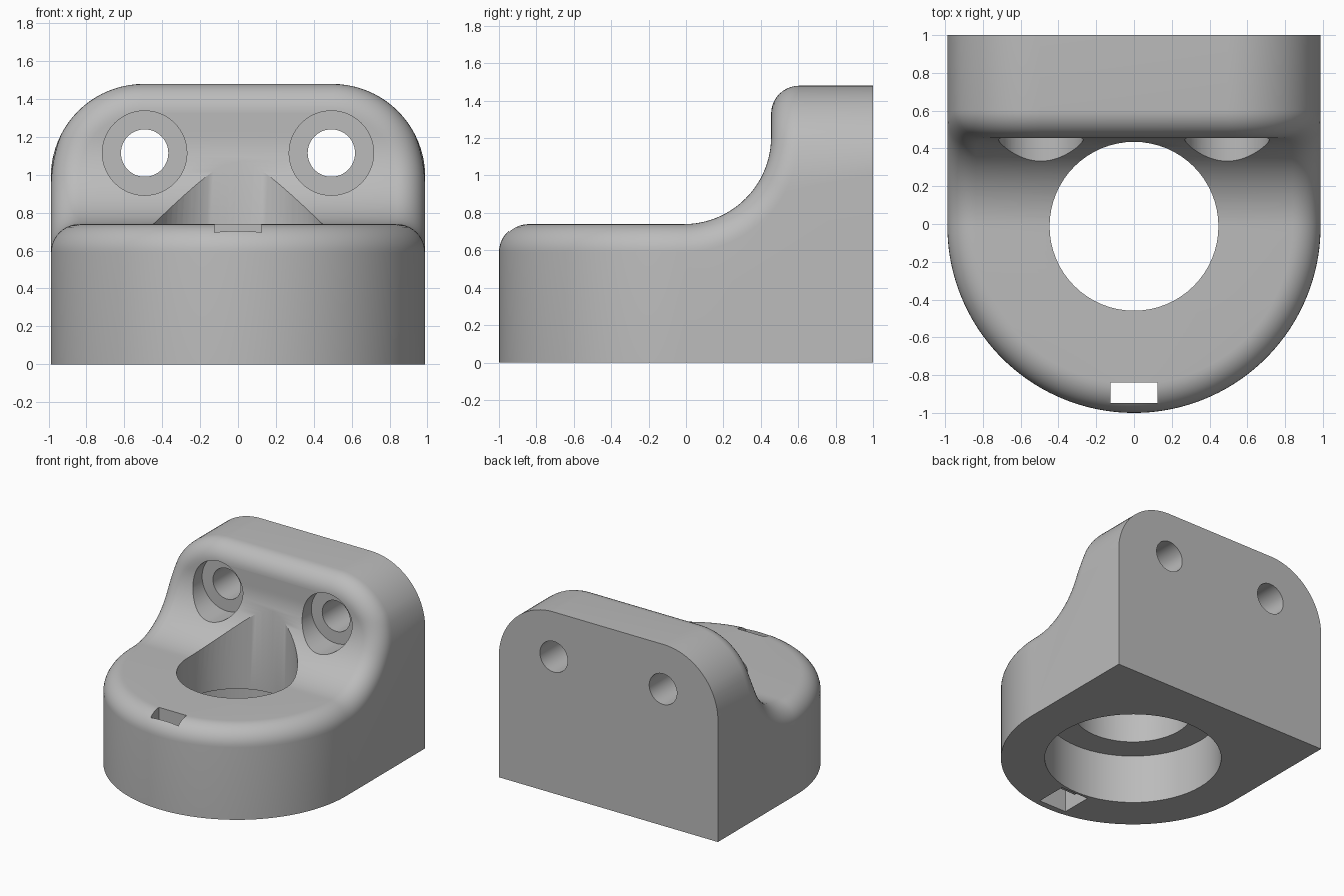
import bpy, bmesh, math
from mathutils import Matrix

if "Cube" in bpy.data.objects:
    bpy.data.objects.remove(bpy.data.objects["Cube"])

R, YC = 0.988, -0.012          # plan radius and centre of the rounded front
BASE_H, TOP_H = 0.74, 1.48     # height of base and of back plate
COVE, ROUND, CORNER = 0.467, 0.15, 0.49
COVE_LEN = COVE * math.pi / 2
SKIN_LEN = COVE_LEN + TOP_H - BASE_H - COVE
N_FRONT, N_SIDE, N_CORNER, N_ROUND = 40, 24, 20, 10

grey = bpy.data.materials.new("plain grey")
grey.use_nodes = True
grey.diffuse_color = (0.5, 0.5, 0.5, 1)
grey.node_tree.nodes["Principled BSDF"].inputs["Base Color"].default_value = grey.diffuse_color


def skin(x, s, depth=0.0):
    """Point on the base-cove-plate surface at length s, sunk in by depth."""
    if s < 0:
        return (x, YC + s, BASE_H - depth)
    if s < COVE_LEN:
        t, r = s / COVE, COVE + depth
        return (x, YC + r * math.sin(t), BASE_H + COVE - r * math.cos(t))
    return (x, YC + COVE + depth, BASE_H + COVE + s - COVE_LEN)


def outline(inset):
    """Half outline of the unrolled surface, from front centre to top centre."""
    pts = []
    for i in range(N_FRONT):
        a = math.pi / 2 * i / N_FRONT
        pts.append(((R - inset) * math.sin(a), -(R - inset) * math.cos(a)))
    for i in range(N_SIDE):
        pts.append((R - inset, (SKIN_LEN - CORNER) * i / N_SIDE))
    for i in range(N_CORNER + 1):
        a, r = math.pi / 2 * i / N_CORNER, CORNER - inset
        pts.append((R - CORNER + r * math.cos(a), SKIN_LEN - CORNER + r * math.sin(a)))
    return pts + [(0, SKIN_LEN - inset)]


# Bracket body: half shell, mirrored
bm = bmesh.new()
known = {}


def face(points):
    verts = []
    for p in points:
        key = tuple(round(c, 5) for c in p)
        if key not in known:
            known[key] = bm.verts.new(p)
        if known[key] not in verts:
            verts.append(known[key])
    if len(verts) > 2:
        bm.faces.new(verts)


def strip(a, b):
    for k in range(len(a) - 1):
        face([a[k], a[k + 1], b[k + 1], b[k]])


rings = []
for j in range(N_ROUND + 1):
    a = math.pi / 2 * j / N_ROUND
    depth = ROUND * (1 - math.cos(a))
    rings.append([skin(x, s, depth) for x, s in outline(ROUND * (1 - math.sin(a)))])
strip([skin(0, s) for x, s in outline(ROUND)], rings[0])
for inner, outer in zip(rings, rings[1:]):
    strip(inner, outer)

edge = rings[-1]
side_end = N_FRONT + N_SIDE
foot = [(p[0], p[1], 0) for p in edge[:N_FRONT + 1]]
rear = [(x, 1, skin(x, s)[2]) for x, s in outline(0)[side_end:]]
strip(edge[:N_FRONT + 1], foot)                                   # rounded front wall
strip(edge[side_end:], rear)                                      # plate rim
face(edge[N_FRONT:side_end + 1] + [rear[0], (R, 1, 0), foot[-1]])  # flat side
face(foot + [(R, 1, 0), (0, 1, 0)])                               # underside
face([(0, 1, 0), (R, 1, 0)] + rear)                               # back
bmesh.ops.mirror(bm, geom=bm.verts[:] + bm.edges[:] + bm.faces[:],
                 matrix=Matrix.Identity(4), merge_dist=1e-4, axis='X')
bmesh.ops.recalc_face_normals(bm, faces=bm.faces)
mesh = bpy.data.meshes.new("bracket_body")
bm.to_mesh(mesh)
bm.free()
body = bpy.data.objects.new("bracket_body", mesh)
bpy.context.collection.objects.link(body)
mesh.materials.append(grey)


# Holes and slot
def cut(name, cutter):
    cutter.name = name
    cutter.hide_render = True
    cutter.data.materials.append(grey)
    mod = body.modifiers.new(name, 'BOOLEAN')
    mod.operation, mod.solver, mod.object = 'DIFFERENCE', 'EXACT', cutter
    bpy.ops.object.select_all(action='DESELECT')
    body.select_set(True)
    bpy.context.view_layer.objects.active = body
    bpy.ops.object.modifier_apply(modifier=name)
    bpy.data.objects.remove(cutter)


def cut_bore(name, radius, start, length, axis):
    loc = list(start)
    loc["xyz".index(axis)] += length / 2
    bpy.ops.mesh.primitive_cylinder_add(vertices=64, radius=radius, depth=length, location=loc,
                                        rotation=(math.pi / 2 if axis == "y" else 0, 0, 0))
    cut(name, bpy.context.object)


def cut_box(name, y0, y1, z0, z1):
    bpy.ops.mesh.primitive_cube_add(size=1, location=(0, (y0 + y1) / 2, (z0 + z1) / 2))
    box = bpy.context.object
    box.scale = (0.25, y1 - y0, z1 - z0)
    bpy.context.view_layer.update()
    cut(name, box)


cut_bore("main_hole", 0.447, (0, YC, -0.5), 2.5, "z")
cut_bore("lower_recess", 0.66, (0, YC, -0.5), 0.9, "z")
for side in (-1, 1):
    cut_bore("screw_hole", 0.125, (side * 0.493, 0, 1.115), 1.5, "y")
    cut_bore("screw_recess", 0.223, (side * 0.493, -0.3, 1.115), 0.86, "y")
cut_box("slot", -0.947, -0.84, -0.2, 1.0)
cut_box("slot_foot", -0.947, -0.69, -0.2, 0.1)

body.select_set(True)
bpy.context.view_layer.objects.active = body
bpy.ops.object.shade_smooth_by_angle(angle=math.radians(30))
